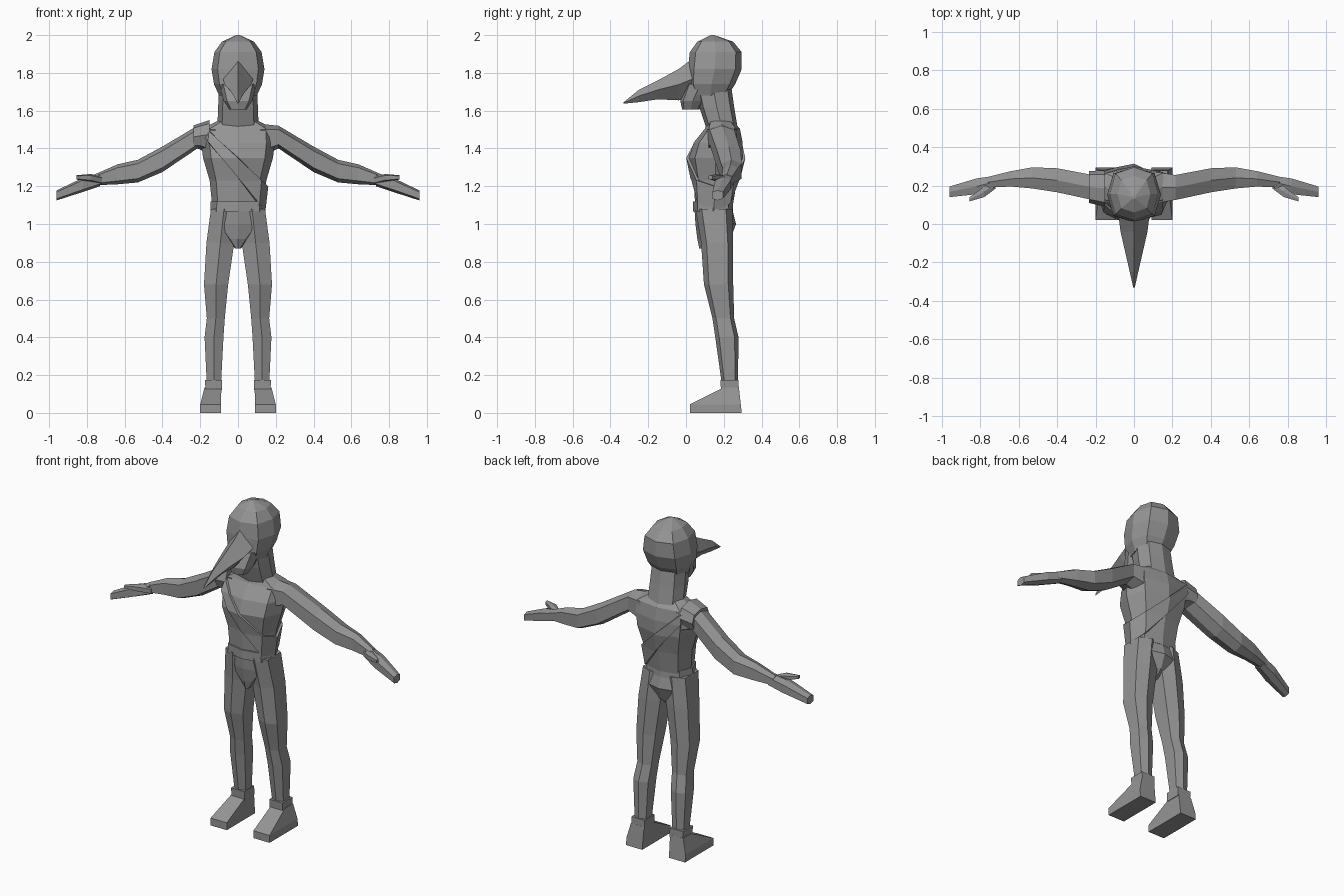
import bpy, bmesh, math
from mathutils import Vector

cube = bpy.data.objects.get("Cube")
if cube:
    bpy.data.objects.remove(cube)

grey = bpy.data.materials.new("plain_grey")
grey.use_nodes = True
grey.diffuse_color = (0.3, 0.3, 0.3, 1)
grey.node_tree.nodes["Principled BSDF"].inputs["Base Color"].default_value = (0.3, 0.3, 0.3, 1)


def section(sides, power, phase):
    """Unit outline, squarer as power falls, scaled to touch its box."""
    pts = []
    for i in range(sides):
        a = 2 * math.pi * i / sides + phase
        c, s = math.cos(a), math.sin(a)
        c = 0 if abs(c) < 1e-6 else c
        s = 0 if abs(s) < 1e-6 else s
        pts.append([math.copysign(abs(v) ** power, v) if v else 0 for v in (c, s)])
    big = [max(abs(p[k]) for p in pts) for k in (0, 1)]
    return [(p[0] / big[0], p[1] / big[1]) for p in pts]


OCT = section(8, 0.75, 0)
HEX = section(6, 0.6, math.pi / 2)
BOX = section(4, 0, math.pi / 4)


def finish(name, bm, mirror=False):
    bmesh.ops.recalc_face_normals(bm, faces=bm.faces)
    mesh = bpy.data.meshes.new(name)
    bm.to_mesh(mesh)
    bm.free()
    mesh.materials.append(grey)
    obj = bpy.data.objects.new(name, mesh)
    bpy.context.collection.objects.link(obj)
    if mirror:
        obj.modifiers.new("mirror", "MIRROR")
    return obj


def loft_mesh(rows, axis, shape):
    """Skin boxes (position, low/high of first and second other axis)."""
    bm = bmesh.new()
    others = [k for k in range(3) if k != axis]
    rings = []
    for t, a0, a1, b0, b1 in rows:
        ring = []
        for u, v in shape:
            co = [0, 0, 0]
            co[axis] = t
            co[others[0]] = (a0 + a1) / 2 + u * (a1 - a0) / 2
            co[others[1]] = (b0 + b1) / 2 + v * (b1 - b0) / 2
            ring.append(bm.verts.new(co))
        rings.append(ring)
    n = len(shape)
    for low, high in zip(rings, rings[1:]):
        for i in range(n):
            j = (i + 1) % n
            bm.faces.new((low[i], low[j], high[j], high[i]))
    bm.faces.new(rings[0])
    bm.faces.new(rings[-1])
    bmesh.ops.recalc_face_normals(bm, faces=bm.faces)
    return bm


def loft(name, rows, axis=2, shape=OCT, mirror=False):
    return finish(name, loft_mesh(rows, axis, shape), mirror)


def sym(rows):
    """Expand (position, half width, low, high) to centred rows."""
    return [(t, -w, w, lo, hi) for t, w, lo, hi in rows]


# Head, throat, beak and neck
loft("head", sym([(1.68, .10, .04, .22), (1.74, .127, .01, .26), (1.82, .14, .01, .295),
                  (1.91, .125, .02, .295), (1.965, .085, .06, .25), (2.0, .01, .13, .15)]))
loft("throat", sym([(1.605, .045, -.02, .07), (1.65, .075, -.03, .10), (1.74, .10, 0, .15)]))
loft("beak", sym([(-.33, .004, 1.637, 1.645), (-.25, .022, 1.645, 1.71),
                  (-.15, .045, 1.66, 1.76), (-.04, .07, 1.655, 1.82),
                  (.04, .08, 1.66, 1.88)]), axis=1, shape=section(4, 1, 0))
loft("neck", sym([(1.5, .11, .11, .275), (1.62, .105, .07, .255), (1.76, .10, .04, .235)]))

# Torso
torso_rows = sym([(1.08, .135, .05, .245), (1.23, .15, .04, .27), (1.35, .185, .015, .30),
                  (1.43, .195, .04, .30), (1.505, .19, .10, .285), (1.545, .11, .115, .25)])
loft("torso", torso_rows)

# Diagonal sash: a swollen slice of the torso between two sloping planes
bm = loft_mesh(torso_rows, 2, OCT)
bm.normal_update()
for v, normal in [(v, v.normal.copy()) for v in bm.verts]:
    v.co += normal * 0.014
for point, direction in (((-.05, 0, 1.395), (.68, 0, .73)), ((0, 0, 1.245), (-.77, 0, -.64))):
    bmesh.ops.bisect_plane(bm, geom=bm.verts[:] + bm.edges[:] + bm.faces[:],
                           plane_co=Vector(point), plane_no=Vector(direction), clear_outer=True)
sash = finish("sash", bm)
thick = sash.modifiers.new("thickness", "SOLIDIFY")
thick.thickness = 0.014
thick.offset = -1
loft("shoulder_strap", [(-.235, .11, .275, 1.40, 1.522), (-.15, .09, .28, 1.40, 1.55)], axis=0)

# Belt and hips
loft("belt", sym([(1.065, .147, .038, .25), (1.12, .145, .038, .247)]))
loft("hips", sym([(.87, .015, .07, .18), (.92, .055, .06, .235), (1.0, .13, .05, .265),
                  (1.08, .14, .045, .245)]))

# Legs and feet
loft("leg", [(.15, .09, .165, .19, .275), (.4, .077, .177, .155, .278),
             (.5, .07, .165, .14, .255), (.68, .052, .18, .095, .25),
             (.9, .02, .167, .08, .25), (1.08, .005, .143, .05, .245)],
     shape=HEX, mirror=True)
loft("ankle_cuff", [(.12, .085, .172, .185, .28), (.175, .085, .175, .182, .278)],
     shape=BOX, mirror=True)
loft("foot", [(0, .09, .2, .02, .295), (.045, .09, .2, .02, .29), (.135, .088, .177, .2, .28)],
     shape=BOX, mirror=True)

# Arms, hands and thumbs
loft("arm", [(.12, .11, .27, 1.36, 1.53), (.215, .125, .255, 1.40, 1.52),
             (.40, .165, .29, 1.275, 1.41), (.53, .185, .295, 1.22, 1.34),
             (.64, .195, .275, 1.21, 1.315), (.76, .19, .245, 1.205, 1.262)],
     axis=0, shape=HEX, mirror=True)
loft("hand", [(.73, .185, .25, 1.20, 1.27), (.82, .155, .237, 1.17, 1.245),
              (.96, .14, .195, 1.125, 1.178)], axis=0, shape=HEX, mirror=True)
loft("thumb", [(.72, .185, .23, 1.21, 1.25), (.78, .14, .195, 1.225, 1.265),
               (.855, .118, .14, 1.235, 1.258)], axis=0, shape=HEX, mirror=True)
